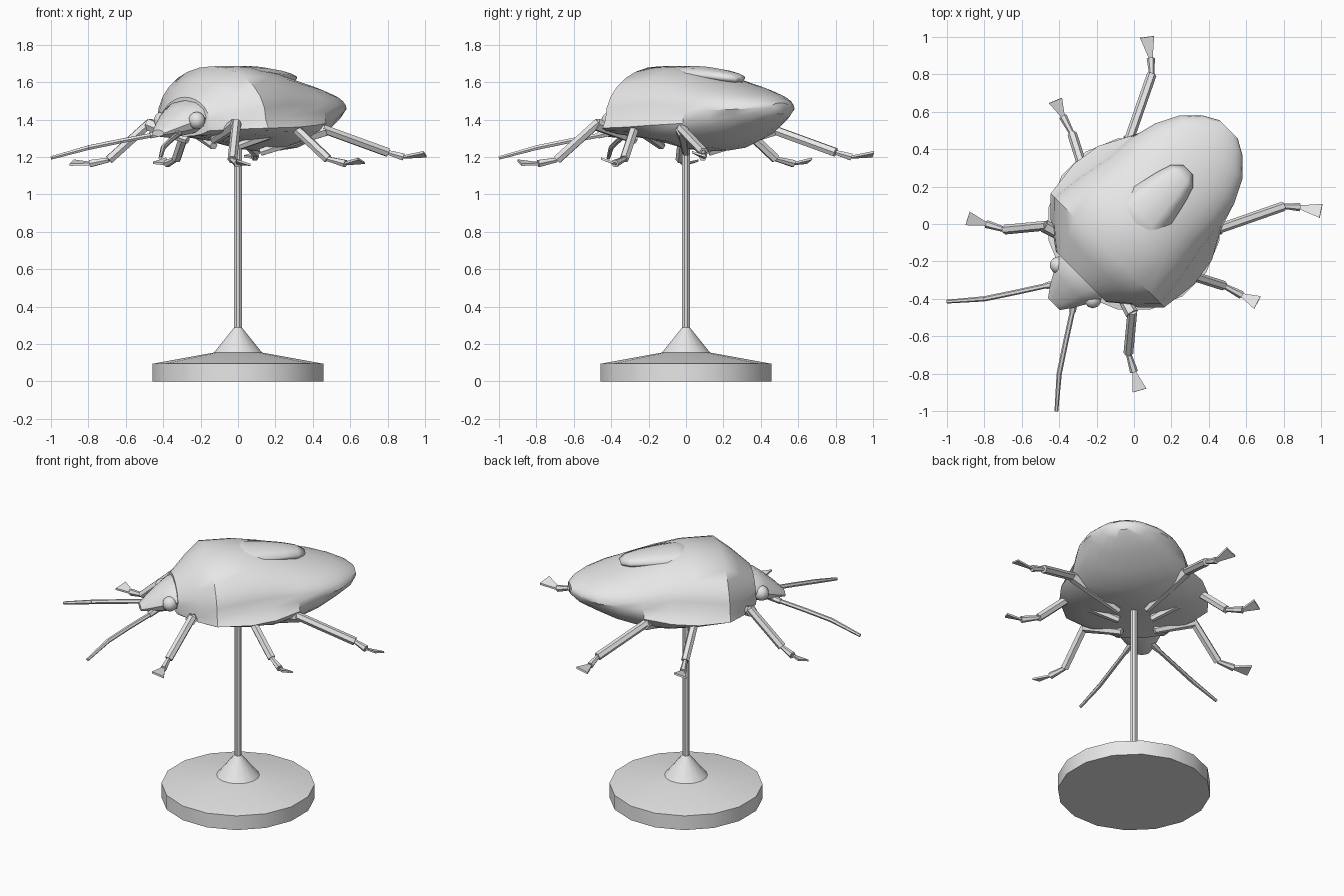
import bpy, bmesh, math
from mathutils import Vector

if "Cube" in bpy.data.objects:
    bpy.data.objects.remove(bpy.data.objects["Cube"])

grey = bpy.data.materials.new("plain_grey")
grey.diffuse_color = (0.8, 0.8, 0.8, 1)
grey.use_nodes = True
grey.node_tree.nodes["Principled BSDF"].inputs["Base Color"].default_value = grey.diffuse_color
R2 = math.sqrt(0.5)


def place(u, v, z):
    """Body axis u (head to tail) and sideways v, turned 45 degrees."""
    return Vector(((u + v) * R2, (u - v) * R2, z))


def flip(p):
    """Mirror a point across the body's middle plane."""
    return Vector((p[1], p[0], p[2]))


def finish(name, bm, angle=35):
    bmesh.ops.recalc_face_normals(bm, faces=bm.faces)
    me = bpy.data.meshes.new(name)
    bm.to_mesh(me)
    bm.free()
    me.materials.append(grey)
    ob = bpy.data.objects.new(name, me)
    bpy.context.collection.objects.link(ob)
    bpy.ops.object.select_all(action='DESELECT')
    ob.select_set(True)
    bpy.context.view_layer.objects.active = ob
    bpy.ops.object.shade_smooth_by_angle(angle=math.radians(angle))
    return ob


def skin(bm, rings):
    """Join closed rings of points into a capped skin."""
    rows = [[bm.verts.new(p) for p in ring] for ring in rings]
    n = len(rows[0])
    for a, b in zip(rows, rows[1:]):
        for i in range(n):
            j = (i + 1) % n
            bm.faces.new((a[i], a[j], b[j], b[i]))
    bm.faces.new(rows[0])
    bm.faces.new(rows[-1])


def tube(bm, a, b, ra, rb, sides=6):
    a, b = Vector(a), Vector(b)
    d = (b - a).normalized()
    s = d.cross(Vector((0, 0, 1))).normalized()
    t = s.cross(d)
    ang = [2 * math.pi * i / sides for i in range(sides)]
    skin(bm, [[c + (s * math.cos(k) + t * math.sin(k)) * r for k in ang]
              for c, r in ((a, ra), (b, rb))])


def fan(bm, a, b, wa, wb):
    """Flat foot that widens to its end."""
    a, b = Vector(a), Vector(b)
    d = (b - a).normalized()
    s = d.cross(Vector((0, 0, 1))).normalized()
    t = s.cross(d)
    skin(bm, [[c + s * x * w + t * (y * 0.006 + x * w * 0.3)
               for x, y in ((-1, -1), (1, -1), (1, 1), (-1, 1))]
              for c, w in ((a, wa), (b, wb))])


# Body: u, belly width, shell width, z of belly, flank, shell rim, back
stations = [
    (-0.40, .17, .19, 1.31, 1.34, 1.37, 1.52),
    (-0.30, .33, .31, 1.31, 1.35, 1.38, 1.61),
    (-0.20, .43, .41, 1.30, 1.355, 1.40, 1.685),
    (0.00, .455, .385, 1.27, 1.36, 1.42, 1.688),
    (0.16, .43, .35, 1.23, 1.37, 1.43, 1.665),
    (0.32, .345, .335, 1.235, 1.38, 1.44, 1.62),
    (0.46, .28, .30, 1.28, 1.40, 1.45, 1.585),
    (0.58, .20, .24, 1.34, 1.42, 1.455, 1.55),
    (0.67, .13, .15, 1.39, 1.435, 1.46, 1.52),
    (0.715, .05, .07, 1.43, 1.45, 1.465, 1.49),
]
rings = []
for u, w, s, zb, zf, zr, zt in stations:
    top = [(s * math.cos(k), zr + (zt - zr) * math.sin(k))
           for k in (math.pi * i / 14 for i in range(15))]
    low = [(-w * math.cos(k), zf - (zf - zb) * math.sin(k) ** 1.4)
           for k in (math.pi * i / 8 for i in range(1, 8))]
    rings.append([place(u, v, z) for v, z in top + [(-w, zf)] + low + [(w, zf)]])
bm = bmesh.new()
skin(bm, rings)
finish("body_shell", bm, 40)

# Back shield: raised tongue over the wings
bm = bmesh.new()
rows = []
for u, hw, z in ((-.05, .16, 1.685), (.06, .155, 1.688), (.17, .135, 1.682),
                 (.28, .11, 1.668), (.36, .085, 1.652), (.41, .035, 1.628)):
    rows.append([bm.verts.new(place(u, hw * k, z - 0.035 * k * k * hw / .135))
                 for k in (-1, -.5, 0, .5, 1)])
for a, b in zip(rows, rows[1:]):
    for i in range(4):
        bm.faces.new((a[i], b[i], b[i + 1], a[i + 1]))
ob = finish("back_shield", bm)
mod = ob.modifiers.new("thickness", 'SOLIDIFY')
mod.thickness = 0.03
mod.offset = -1 if ob.data.polygons[0].normal.z > 0 else 1

# Head
bm = bmesh.new()
rings = []
for u, hw, z0, z1 in ((-.35, .16, 1.33, 1.51), (-.42, .16, 1.315, 1.50),
                      (-.48, .125, 1.305, 1.46), (-.55, .085, 1.305, 1.40),
                      (-.605, .045, 1.31, 1.345)):
    zc, h = (z0 + z1) / 2, (z1 - z0) / 2
    rings.append([place(u, hw * math.cos(k), zc + h * math.sin(k))
                  for k in (2 * math.pi * i / 12 for i in range(12))])
skin(bm, rings)
finish("head", bm)

for side in ("right", "left"):
    f = Vector if side == "right" else flip

    # Eye
    bm = bmesh.new()
    bmesh.ops.create_uvsphere(bm, u_segments=10, v_segments=7, radius=0.047)
    bmesh.ops.translate(bm, verts=bm.verts, vec=f((-.22, -.405, 1.395)))
    finish(side + "_eye", bm)

    # Antenna
    bm = bmesh.new()
    path = [(-.31, -.37, 1.34), (-.33, -.47, 1.315), (-.365, -.63, 1.285),
            (-.40, -.80, 1.25), (-.415, -1.0, 1.195)]
    for a, b, ra, rb in zip(path, path[1:], (.022, .014, .014, .014),
                            (.018, .014, .014, .010)):
        tube(bm, f(a), f(b), ra, rb)
    finish(side + "_antenna", bm)

    # Legs: hip, knee, ankle, foot, foot end
    legs = {
        "front_leg": [(-.13, -.27, 1.29), (-.01, -.48, 1.375), (-.03, -.69, 1.185),
                      (0.0, -.79, 1.165), (.03, -.89, 1.17)],
        "middle_leg": [(.01, -.13, 1.26), (.29, -.27, 1.37), (.48, -.33, 1.19),
                       (.575, -.38, 1.165), (.66, -.42, 1.18)],
        "hind_leg": [(.12, 0.0, 1.225), (.47, -.02, 1.345), (.80, .095, 1.225),
                     (.885, .09, 1.20), (1.0, .07, 1.215)],
    }
    for name, pts in legs.items():
        hip, knee, ankle, foot, end = [f(p) for p in pts]
        bm = bmesh.new()
        tube(bm, hip, knee, .022, .036)
        tube(bm, knee + (knee - ankle) * 0.06, ankle, .026, .026)
        tube(bm, ankle, foot, .014, .022)
        fan(bm, foot, end, .010, .038)
        finish(side + "_" + name, bm, 30)


# Stand: wide foot, collar cone and pole
def turned(name, profile, sides):
    bm = bmesh.new()
    skin(bm, [[Vector((r * math.cos(k), r * math.sin(k), z))
               for k in (2 * math.pi * (i + .5) / sides for i in range(sides))]
              for r, z in profile])
    finish(name, bm)


turned("stand_base", [(.465, 0), (.465, .095), (.13, .155)], 16)
turned("stand_collar", [(.135, .15), (.02, .29)], 16)
turned("stand_pole", [(.022, .27), (.022, 1.28)], 8)
